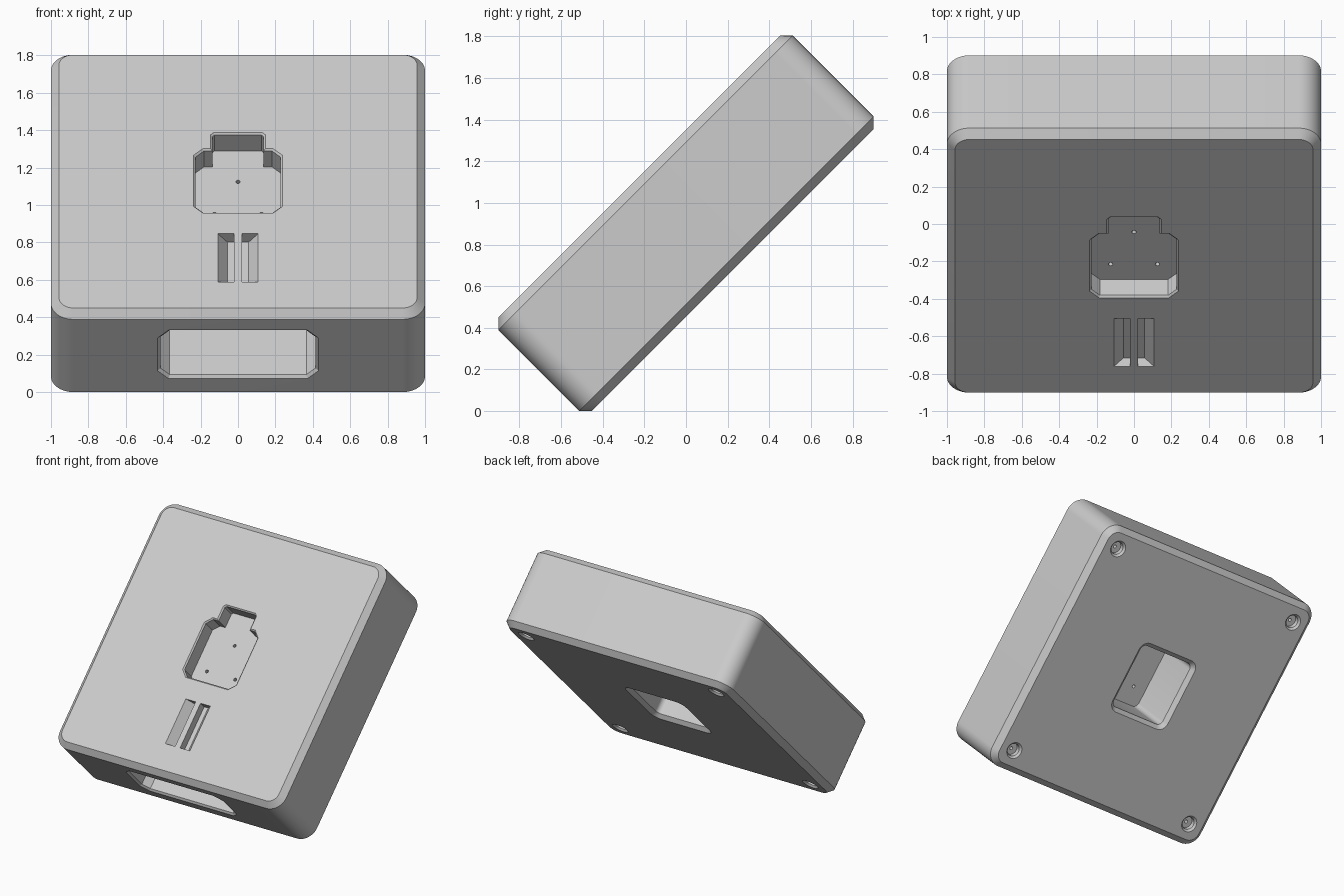
import bpy, bmesh, math
from mathutils import Matrix

if "Cube" in bpy.data.objects:
    bpy.data.objects.remove(bpy.data.objects["Cube"])

HALF_T = 0.318      # half thickness of the block


def rounded(w, h, r, cx=0, cy=0, seg=14):
    """Rounded rectangle outline, counter-clockwise."""
    pts = []
    for q, (sx, sy) in enumerate([(1, 1), (-1, 1), (-1, -1), (1, -1)]):
        for i in range(seg + 1):
            a = math.pi / 2 * (q + i / seg)
            pts.append((cx + sx * (w - r) + r * math.cos(a),
                        cy + sy * (h - r) + r * math.sin(a)))
    return pts


def mirrored(half):
    """Close a right-hand half outline (bottom to top) by mirroring in x."""
    return half + [(-x, y) for x, y in reversed(half)]


def octagon(w, h, c, o, cy=0):
    """Rectangle with cut corners, grown by o."""
    w, h, c = w + o, h + o, c + 0.586 * o
    return mirrored([(w - c, cy - h), (w, cy - h + c), (w, cy + h - c), (w - c, cy + h)])


def tabbed(o):
    """Cut-corner pocket with a narrower tab on its upper edge, grown by o."""
    w, lo, sh, tab, top = 0.228 + o, -0.23 - o, 0.238 + o, 0.137 + o, 0.36 + o
    c, k = 0.045 + 0.586 * o, 0.012 + 0.586 * o
    return mirrored([(w - c, lo), (w, lo + c), (w, sh - c), (w - c, sh),
                     (tab, sh), (tab, top - k), (tab - k, top)])


def circle(r, cx, cy, n=24):
    return [(cx + r * math.cos(2 * math.pi * i / n),
             cy + r * math.sin(2 * math.pi * i / n)) for i in range(n)]


def loft(name, rings, place=lambda a, b, d: (a, b, d)):
    """Closed solid through (outline, depth) rings."""
    bm = bmesh.new()
    loops = [[bm.verts.new(place(a, b, d)) for a, b in pts] for pts, d in rings]
    for lo, hi in zip(loops, loops[1:]):
        for i in range(len(lo)):
            j = (i + 1) % len(lo)
            bm.faces.new((lo[i], lo[j], hi[j], hi[i]))
    bm.faces.new(loops[0])
    bm.faces.new(loops[-1])
    bmesh.ops.recalc_face_normals(bm, faces=bm.faces)
    me = bpy.data.meshes.new(name)
    bm.to_mesh(me)
    bm.free()
    ob = bpy.data.objects.new(name, me)
    bpy.context.collection.objects.link(ob)
    return ob


# Main block with rounded corners and chamfered rims
CH = 0.043
body = loft("dock_body", [(rounded(1 - i, 1 - i, 0.12 - i), n) for i, n in
                          [(CH, -HALF_T), (0, -HALF_T + CH), (0, HALF_T - CH), (CH, HALF_T)]])

cutters = []
# Tabbed pocket on the sloping face, with chamfered rim
cutters.append(loft("top_pocket_cutter", [(tabbed(0), 0.188), (tabbed(0), HALF_T - 0.01),
                                          (tabbed(0.03), HALF_T + 0.02)]))
# Square pocket on the underside, with chamfered rim
cutters.append(loft("rear_pocket_cutter", [
    (rounded(0.235 + o, 0.255 + o, 0.04 + o, seg=6), n)
    for o, n in [(0.05, -HALF_T - 0.02), (0, -HALF_T + 0.03), (0, 0.1)]]))
# Pin holes joining the two pockets
for x, v in [(0, 0.127), (-0.125, -0.116), (0.125, -0.116)]:
    cutters.append(loft("pin_hole_cutter", [(circle(0.012, x, v, 16), n) for n in (0.08, 0.2)]))
# Wide opening in the lower front edge
cutters.append(loft("front_opening_cutter", [
    (octagon(0.415, 0.168, 0.05, o, 0.01), d) for o, d in [(0.035, -0.02), (0, 0.015), (0, 0.5)]],
    lambda a, b, d: (a, -1 + d, b)))
# Pair of slots, each with a sloping outer wall
for s in (-1, 1):
    section = [(s * 0.022, 0.253), (s * 0.057, 0.253), (s * 0.124, HALF_T + 0.02),
               (s * 0.022, HALF_T + 0.02)]
    cutters.append(loft("slot_cutter", [(section, -0.76), (section, -0.395)],
                        lambda a, b, d: (a, d, b)))
# Counterbored foot holes in the four underside corners
for sx in (-1, 1):
    for sy in (-1, 1):
        cutters.append(loft("foot_hole_cutter", [
            (circle(r, sx * 0.84, sy * 0.84), -HALF_T + d)
            for r, d in [(0.078, -0.015), (0.048, 0.015), (0.048, 0.05),
                         (0.012, 0.05), (0.012, 0.13)]]))

for c in cutters:
    c.hide_render = True
    m = body.modifiers.new(c.name, 'BOOLEAN')
    m.object, m.operation, m.solver = c, 'DIFFERENCE', 'EXACT'

# Bake the cuts and drop the cutters
deps = bpy.context.evaluated_depsgraph_get()
mesh = bpy.data.meshes.new_from_object(body.evaluated_get(deps))
body.modifiers.clear()
body.data = mesh
for c in cutters:
    bpy.data.objects.remove(c)

# Tilt the block to rest on its lower edge
mesh.transform(Matrix.Translation((0, 0, 0.9015)) @ Matrix.Rotation(math.pi / 4, 4, 'X'))

mat = bpy.data.materials.new("light_grey")
mat.diffuse_color = (0.6, 0.6, 0.6, 1)
mat.use_nodes = True
mat.node_tree.nodes["Principled BSDF"].inputs["Base Color"].default_value = mat.diffuse_color
mesh.materials.clear()
mesh.materials.append(mat)

bpy.context.view_layer.objects.active = body
body.select_set(True)
bpy.ops.object.shade_smooth_by_angle(angle=math.radians(30))
